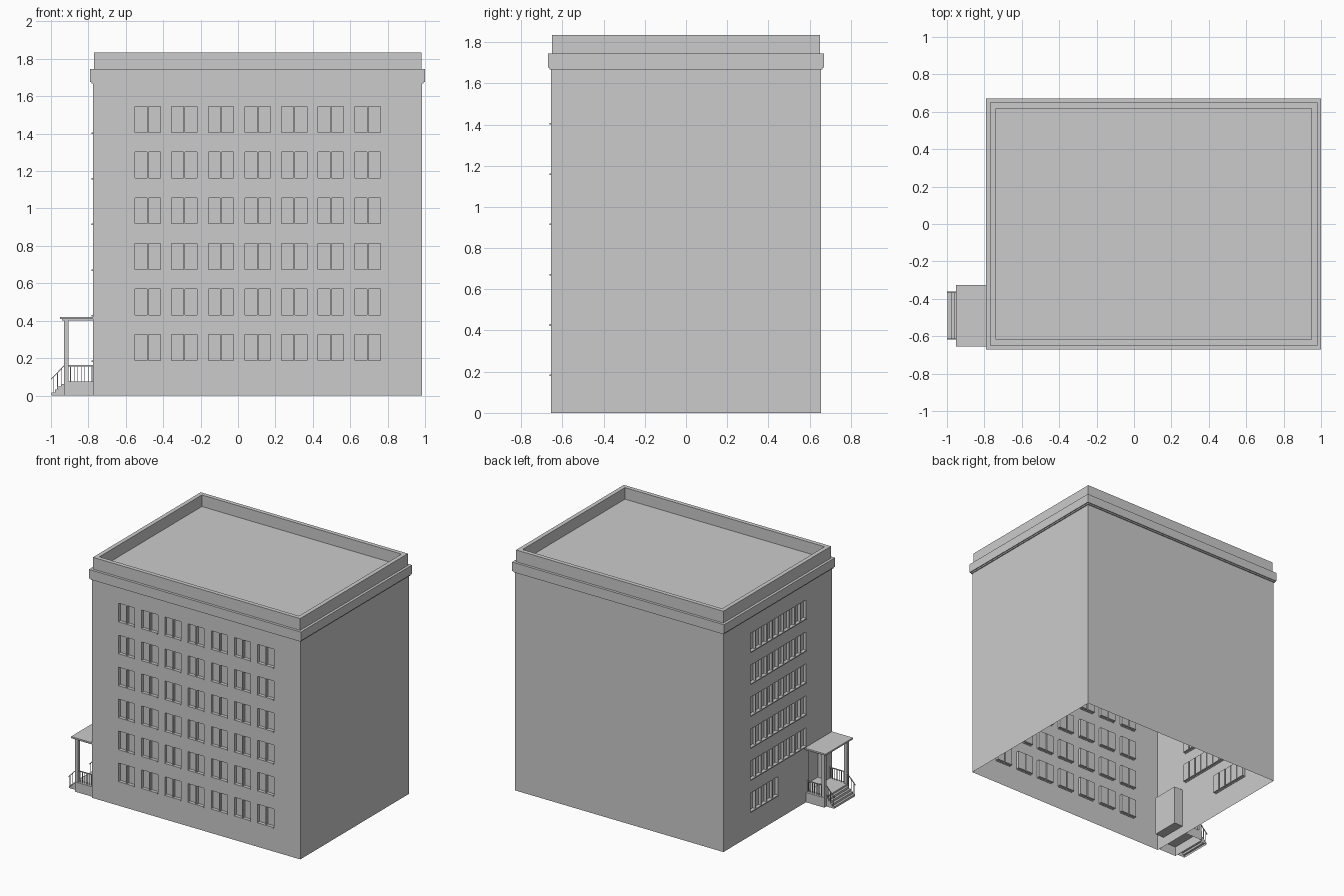
import bpy, bmesh
from mathutils import Vector

if "Cube" in bpy.data.objects:
    bpy.data.objects.remove(bpy.data.objects["Cube"])

X0, X1, Y0, Y1 = -0.775, 0.985, -0.655, 0.655   # main wall planes


def make(name, bm):
    bmesh.ops.recalc_face_normals(bm, faces=bm.faces)
    me = bpy.data.meshes.new(name)
    bm.to_mesh(me)
    bm.free()
    ob = bpy.data.objects.new(name, me)
    bpy.context.collection.objects.link(ob)
    return ob


def add_box(bm, x0, x1, y0, y1, z0, z1):
    vs = bmesh.ops.create_cube(bm, size=1)['verts']
    for v in vs:
        v.co = Vector((x1 if v.co.x > 0 else x0,
                       y1 if v.co.y > 0 else y0,
                       z1 if v.co.z > 0 else z0))


def open_bottom(bm):
    bm.normal_update()
    low = [f for f in bm.faces if all(v.co.z < 1e-4 for v in f.verts)]
    bmesh.ops.delete(bm, geom=low, context='FACES')


def boxes(name, items, hollow=False):
    bm = bmesh.new()
    for b in items:
        add_box(bm, *b)
    ob = make(name, bm)
    if hollow:
        bm = bmesh.new()
        bm.from_mesh(ob.data)
        open_bottom(bm)
        bm.to_mesh(ob.data)
        bm.free()
    return ob


# Body: (outward offset, height) profile swept round the rectangular plan
profile = [(0, 0), (0, 1.667), (0.008, 1.667), (0.008, 1.677), (0.015, 1.677),
           (0.015, 1.745), (-0.005, 1.745), (-0.005, 1.835),
           (-0.037, 1.835), (-0.037, 1.747)]
bm = bmesh.new()
rings = [[bm.verts.new(p) for p in ((X0 - o, Y0 - o, z), (X1 + o, Y0 - o, z),
                                    (X1 + o, Y1 + o, z), (X0 - o, Y1 + o, z))]
         for o, z in profile]
for a, b in zip(rings, rings[1:]):
    for i in range(4):
        j = (i + 1) % 4
        bm.faces.new((a[i], a[j], b[j], b[i]))
bm.faces.new(rings[0])
bm.faces.new(rings[-1])
body = make("building_body", bm)

# Window recesses, with a slim bar left between panes, and their sills
DEPTH, BAR, OUT = 0.022, 0.008, 0.007
cuts, sills = [], []


def window(side, start, width, panes, z):
    pitch = (width + BAR) / panes
    for k in range(panes):
        a = start + k * pitch
        b = a + pitch - BAR
        if side == 'front':
            cuts.append((a, b, Y0 - 0.05, Y0 + DEPTH, z, z + 0.14))
        else:
            cuts.append((X0 - 0.05, X0 + DEPTH, a, b, z, z + 0.14))
    e = start + width
    if side == 'front':
        sills.append((start, e, Y0 - OUT, Y0 + 0.004, z - 0.006, z + 0.002))
    else:
        sills.append((X0 - OUT, X0 + 0.004, start, e, z - 0.006, z + 0.002))


for row in range(6):
    z = 0.185 + row * 0.244
    for col in range(7):
        window('front', -0.551 + col * 0.196, 0.136, 2, z)
    if row == 0:
        window('left', 0.0, 0.33, 5, z)
    else:
        window('left', -0.34, 0.67, 10, z)

# Door recess
cuts.append((X0 - 0.05, X0 + 0.075, -0.59, -0.375, 0.076, 0.38))

cutter = boxes("opening_cutter", cuts)
cutter.hide_render = True
mod = body.modifiers.new("openings", 'BOOLEAN')
mod.object = cutter
mod.operation = 'DIFFERENCE'
mod.solver = 'EXACT'
bpy.context.view_layer.objects.active = body
bpy.ops.object.modifier_apply(modifier=mod.name)
bpy.data.objects.remove(cutter)
bm = bmesh.new()
bm.from_mesh(body.data)
open_bottom(bm)
bm.to_mesh(body.data)
bm.free()
boxes("window_sills", sills)

# Porch: platform, canopy and two posts
PX = -0.93
boxes("porch_platform", [(PX, X0, -0.64, -0.34, 0, 0.075)], hollow=True)
boxes("porch_canopy", [(-0.94, X0, -0.643, -0.337, 0.40, 0.408),
                       (-0.952, X0, -0.655, -0.325, 0.408, 0.42)])
boxes("porch_posts", [(PX, PX + 0.024, y - 0.012, y + 0.012, 0.075, 0.40)
                      for y in (-0.625, -0.355)])

# Steps: stair profile extruded sideways, open underneath
N, RUN = 4, 0.0165
pts = [(PX, 0.0)]
for i in range(N):
    h = 0.0625 * (N - i) / N
    pts += [(PX - i * RUN, h), (PX - (i + 1) * RUN, h)]
pts.append((PX - N * RUN, 0.0))
bm = bmesh.new()
f = bm.faces.new([bm.verts.new((x, -0.615, z)) for x, z in pts])
g = bmesh.ops.extrude_face_region(bm, geom=[f])['geom']
bmesh.ops.translate(bm, vec=(0, 0.25, 0),
                    verts=[v for v in g if isinstance(v, bmesh.types.BMVert)])
bmesh.ops.recalc_face_normals(bm, faces=bm.faces)
open_bottom(bm)
make("porch_steps", bm)

# Railings on both sides of platform and steps
T = 0.002
bm = bmesh.new()
for y in (-0.625, -0.355):
    add_box(bm, PX + 0.02, X0, y - 0.003, y + 0.003, 0.156, 0.162)
    for k in range(7):
        x = -0.895 + k * 0.019
        add_box(bm, x - T, x + T, y - T, y + T, 0.075, 0.157)
for y in (-0.615, -0.365):
    n = len(bm.verts)
    add_box(bm, -1.0, PX, y - 0.003, y + 0.003, 0.0, 0.006)
    bm.verts.ensure_lookup_table()
    for v in bm.verts[n:]:
        v.co.z += 0.083 + (v.co.x + 1.0) / (PX + 1.0) * 0.073
    for k in range(3):
        x = -0.988 + k * 0.0225
        base = 0.0156 + k * 0.019
        top = 0.084 + (x + 1.0) / (PX + 1.0) * 0.073
        add_box(bm, x - T, x + T, y - T, y + T, base, top)
make("porch_railings", bm)
